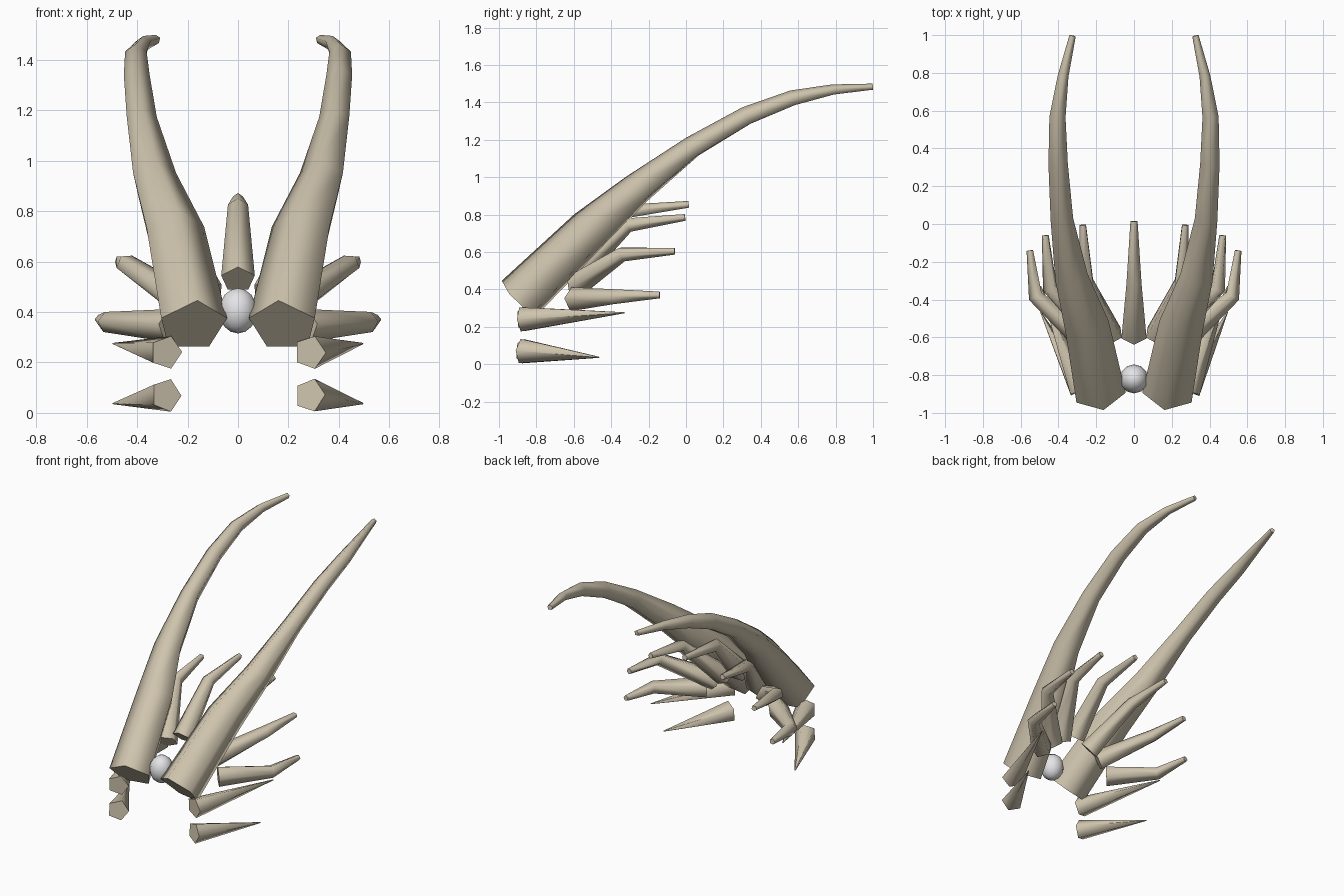
import bpy, bmesh, math
from mathutils import Vector

if "Cube" in bpy.data.objects:
    bpy.data.objects.remove(bpy.data.objects["Cube"])


def material(name, rgb):
    m = bpy.data.materials.new(name)
    m.diffuse_color = (*rgb, 1)
    m.use_nodes = True
    m.node_tree.nodes["Principled BSDF"].inputs["Base Color"].default_value = m.diffuse_color
    return m


BONE = material("bone", (0.62, 0.55, 0.42))
PEARL = material("pearl", (0.80, 0.80, 0.82))


def tube(name, path, radii, up, sides=5):
    """Tapered five-sided tube; the first corner of each ring points to 'up'."""
    pts = [Vector(p) for p in path]
    bm = bmesh.new()
    rings = []
    for i, (p, r) in enumerate(zip(pts, radii)):
        a, b = pts[max(i - 1, 0)], pts[min(i + 1, len(pts) - 1)]
        t = (b - a).normalized()
        u = Vector(up)
        u = (u - t * u.dot(t)).normalized()
        v = t.cross(u)
        ring = []
        for k in range(sides):
            ang = 2 * math.pi * k / sides
            ring.append(bm.verts.new(p + r * (u * math.cos(ang) + v * math.sin(ang))))
        rings.append(ring)
    for lo, hi in zip(rings, rings[1:]):
        for k in range(sides):
            n = (k + 1) % sides
            bm.faces.new((lo[k], lo[n], hi[n], hi[k])).smooth = True
    # flat end caps with sharp rims
    for ring in (rings[0][::-1], rings[-1]):
        cap = bm.faces.new(ring)
        for e in cap.edges:
            e.smooth = False
    bmesh.ops.recalc_face_normals(bm, faces=bm.faces)
    me = bpy.data.meshes.new(name)
    bm.to_mesh(me)
    bm.free()
    me.materials.append(BONE)
    ob = bpy.data.objects.new(name, me)
    bpy.context.collection.objects.link(ob)
    return ob


def flip(path, s):
    return [(s * x, y, z) for x, y, z in path]


HORN = [(.18, -.89, .345), (.255, -.516, .71), (.335, -.265, .93), (.383, .035, 1.158),
        (.402, .325, 1.325), (.405, .57, 1.42), (.375, .785, 1.466), (.325, .997, 1.482)]
HORN_R = [.14, .124, .092, .063, .054, .045, .03, .018]

# crest spikes: path and outward direction
SPIKES = {
    "upper_spike": ([(.12, -.59, .47), (.25, -.31, .745), (.27, -.005, .785)], (.4, 0, 1)),
    "middle_spike": ([(.19, -.59, .42), (.445, -.34, .59), (.47, -.06, .605)], (.8, 0, 1)),
    "lower_spike": ([(.27, -.60, .345), (.52, -.38, .36), (.55, -.14, .37)], (.3, 0, 1)),
}

# jaw teeth
TEETH = {
    "upper_tooth": [(.285, -.88, .24), (.495, -.33, .275)],
    "lower_tooth": [(.285, -.88, .07), (.495, -.465, .037)],
}

for side, s in (("right", 1), ("left", -1)):
    tube("horn_" + side, flip(HORN, s), HORN_R, (0, 0, 1))
    for name, (path, up) in SPIKES.items():
        tube(f"{name}_{side}", flip(path, s), (.068, .042, .019), (s * up[0], up[1], up[2]))
    for name, path in TEETH.items():
        tube(f"{name}_{side}", flip(path, s), (.068, .003), (1, 0, 0))

tube("center_spike", [(0, -.59, .53), (0, -.31, .815), (0, .015, .853)], (.07, .042, .02), (0, 0, 1))

# central ball
bpy.ops.mesh.primitive_uv_sphere_add(segments=12, ring_count=8, radius=1, location=(0, -.82, .405))
ball = bpy.context.object
ball.name = "center_ball"
ball.scale = (.075, .077, .09)
ball.data.materials.append(PEARL)
bpy.ops.object.shade_smooth()
